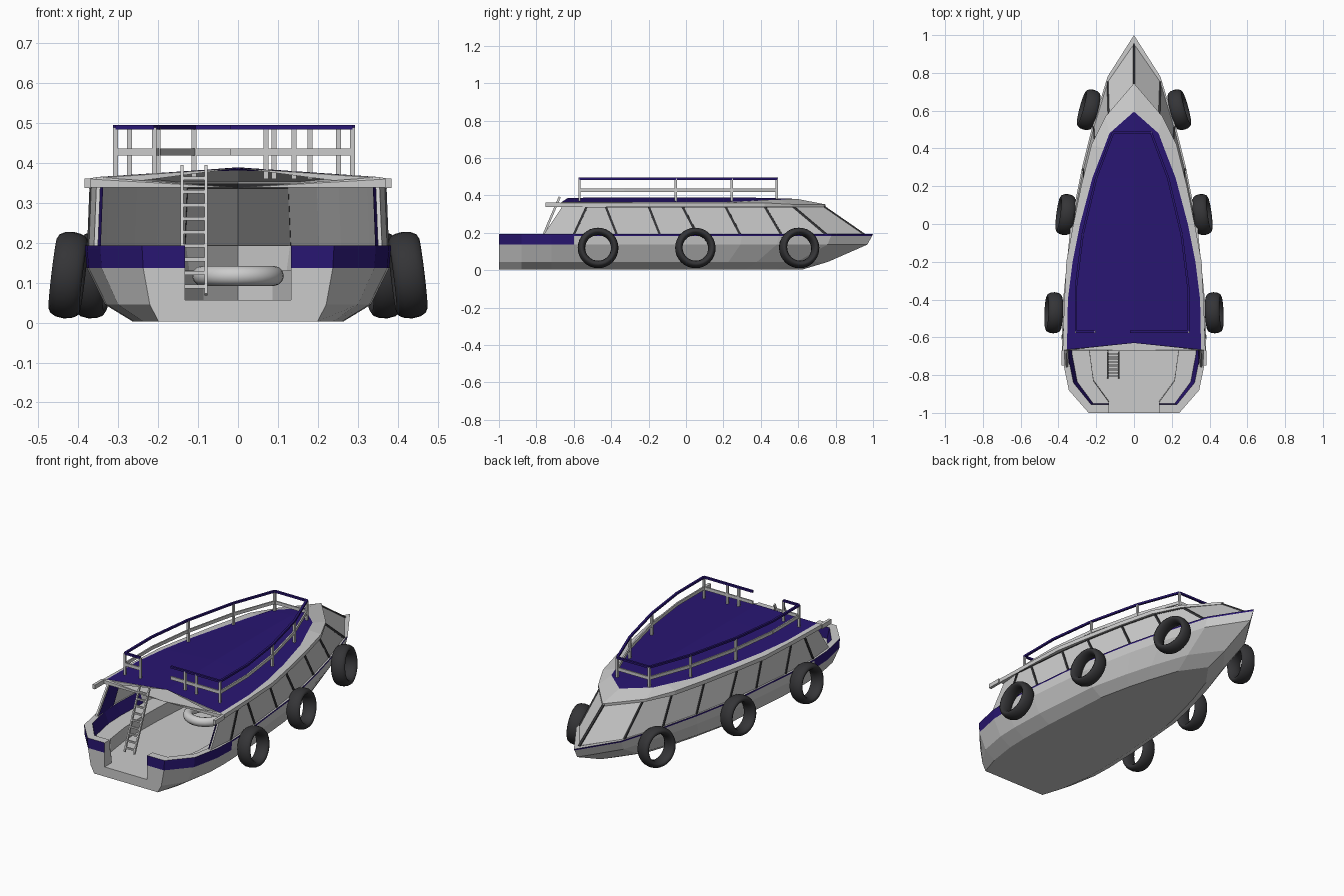
import bpy, bmesh
from mathutils import Vector

if "Cube" in bpy.data.objects:
    bpy.data.objects.remove(bpy.data.objects["Cube"])

def mat(name, col):
    m = bpy.data.materials.new(name)
    m.diffuse_color = (*col, 1)
    m.use_nodes = True
    m.node_tree.nodes["Principled BSDF"].inputs["Base Color"].default_value = m.diffuse_color
    return m

NAVY = mat("navy", (.022, .008, .17))
DARK = mat("rubber", (.035, .035, .038))
GREY = mat("grey", (.62, .62, .62))

# Half-width of the hull at gunwale height, stern to bow
STATIONS = [(-1, .24), (-.88, .345), (-.72, .378), (-.6, .383), (-.4, .375), (0, .335),
            (.3, .275), (.5, .225), (.78, .14), (1, 0)]

def interp(table, v):
    for (a, p), (b, q) in zip(table, table[1:]):
        if v <= b:
            return p + (q - p) * (v - a) / (b - a)
    return table[-1][1]

def width(y):
    return interp(STATIONS, y)

def loft(name, rows, closed=False, caps=False, color=None):
    """Skin rows of points; color(row, centre) picks the material index."""
    bm = bmesh.new()
    vs = [[bm.verts.new(p) for p in r] for r in rows]
    n = len(rows[0])
    for i in range(len(rows) - 1):
        for j in range(n if closed else n - 1):
            k = (j + 1) % n
            f = bm.faces.new((vs[i][j], vs[i][k], vs[i + 1][k], vs[i + 1][j]))
            if color:
                f.material_index = color(i, j, f.calc_center_median())
    if caps:
        bm.faces.new(vs[0][::-1])
        bm.faces.new(vs[-1])
    bmesh.ops.remove_doubles(bm, verts=bm.verts, dist=1e-5)
    bmesh.ops.recalc_face_normals(bm, faces=bm.faces)
    me = bpy.data.meshes.new(name)
    bm.to_mesh(me)
    bm.free()
    ob = bpy.data.objects.new(name, me)
    bpy.context.collection.objects.link(ob)
    for m in (GREY, NAVY):
        me.materials.append(m)
    return ob

def bars(name, segs, w, h, material=None):
    """Square bars along segments, joined into one object."""
    bm = bmesh.new()
    for a, b in segs:
        a, b = Vector(a), Vector(b)
        d = (b - a).normalized()
        up = Vector((0, 0, 1)) if abs(d.z) < .9 else Vector((0, 1, 0))
        s = d.cross(up).normalized()
        t = s.cross(d)
        c = [s * (w / 2 * i) + t * (h / 2 * j) for i, j in ((-1, -1), (1, -1), (1, 1), (-1, 1))]
        va, vb = [bm.verts.new(a + o) for o in c], [bm.verts.new(b + o) for o in c]
        for i in range(4):
            k = (i + 1) % 4
            bm.faces.new((va[i], va[k], vb[k], vb[i]))
        bm.faces.new(va[::-1])
        bm.faces.new(vb)
    bmesh.ops.recalc_face_normals(bm, faces=bm.faces)
    me = bpy.data.meshes.new(name)
    bm.to_mesh(me)
    bm.free()
    ob = bpy.data.objects.new(name, me)
    bpy.context.collection.objects.link(ob)
    if material:
        me.materials.append(material)
    return ob

def mirror_path(pts):
    return pts + [(-x, y, z) for x, y, z in reversed(pts) if x > 1e-6]

# Hull: rings from keel up the outside, over the gunwale, down past the bench to the floor
def ring(z, f, f_stern, tip, stern=1):
    pts = []
    for i, (y, w) in enumerate(STATIONS):
        pts.append((w * (f if i else f_stern), y * (tip if y > 0 else stern), z))
    return mirror_path(pts)

levels = [(.003, .69, .83, .62), (.045, .87, .92, .76), (.137, .99, .99, .97), (.184, 1, 1, .995),
          (.193, 1, 1, 1), (.193, .93, .95, .93, .955), (.13, .87, .9, .9, .95),
          (.13, .62, .55, .8, .945), (.055, .62, .55, .7, .94)]

def hull_color(i, j, c):
    return int((i == 2 and c.y < -.6) or i == 3 or (i == 5 and c.y < -.3))

hull = loft("hull", [ring(*l) for l in levels], True, True, hull_color)

# Stern gate cut out of the transom
bpy.ops.mesh.primitive_cube_add(size=1, location=(0, -1, .207))
cut = bpy.context.object
cut.name = "gate_cutter"
cut.scale = (.266, .3, .3)
cut.hide_render = True
cut.hide_set(True)
mod = hull.modifiers.new("gate", 'BOOLEAN')
mod.object = cut
mod.operation = 'DIFFERENCE'
mod.solver = 'EXACT'

# Slanted cabin sides: the window tops lean back, the rear edge leans forward
LEAN = [(-.76, -.66), (-.6, -.53), (-.37, -.43), (-.14, -.2), (.06, -.02), (.29, .21),
        (.51, .42), (.75, .57), (.95, .73)]

def wall_pt(y, top, out=0):
    w = max(width(y) - (.02 if top else .014), 0) + out
    if y > .94:
        w = 0
    return (w, interp(LEAN, y) if top else y, .342 if top else .19)

ys = [a for a, b in LEAN]
wall = loft("cabin_sides", [mirror_path([wall_pt(y, t) for y in ys]) for t in (0, 1)])
wall.modifiers.new("thick", 'SOLIDIFY').thickness = .01
wall.modifiers["thick"].offset = 0

# Navy inner lining at the rear of the cabin sides
for s, side in ((1, "right"), (-1, "left")):
    rows = [[(s * (p[0] - .012), p[1], p[2]) for p in (wall_pt(y, t) for y in ys[:2])] for t in (0, 1)]
    loft("lining_" + side, rows, color=lambda i, j, c: 1)

# Window mullions and the dark line under the eave
segs = []
for s in (1, -1):
    f = lambda p: (s * p[0], p[1], p[2])
    for y in ys[1:-1]:
        segs.append((f(wall_pt(y, 0, .003)), f(wall_pt(y, 1, .003))))
    for a, b in zip(ys[1:], ys[2:]):
        segs.append((f(wall_pt(a, 1, .004)), f(wall_pt(b, 1, .004))))
segs.append(((0, .953, .19), (0, .733, .342)))
bars("window_frames", segs, .012, .012, DARK)

# Roof: grey eave with a cambered navy top; (eave y, eave w, top y, top w, centre z)
roof_st = [(-.67, .378, -.665, .355, .387), (-.43, .37, -.4, .35, .388), (-.2, .358, -.2, .325, .389),
           (-.02, .325, 0, .285, .389), (.21, .278, .245, .22, .389), (.42, .225, .4, .16, .387),
           (.57, .15, .48, .13, .385), (.745, 0, .595, 0, .381)]
rows = []
for i, (ye, we, yp, wp, zc) in enumerate(roof_st):
    zt = .36 if i < 6 else .352
    zp = interp([(-1, .364), (.245, .366), (.48, .378), (.6, .381)], yp)
    right = [(0, ye, .338), (we, ye, .338), (we, ye, zt), (wp, yp, zp)]
    mid = (0, -.63 if i == 0 else yp, zc)
    rows.append(right + [mid] + [(-x, y, z) for x, y, z in right[:0:-1]])
loft("roof", rows, True, False, lambda i, j, c: int(j in (3, 4)))
# Rear face of the roof and small eave end stubs
first = rows[0]
loft("roof_back", [[first[0], first[0], first[0]], [first[1], first[2], first[3]],
                   [first[4]] * 3, [first[7], first[6], first[5]], [first[0]] * 3])
bars("eave_ends", [((s * .376, -.67, .349), (s * .376, -.75, .349)) for s in (1, -1)], .016, .024)

# Roof railing with a gap for the ladder
side = [(.297, -.57), (.297, -.33), (.262, -.055), (.19, .245), (.1, .485)]
path = [(-.02, -.57)] + [(x - .01, y) for x, y in side]
path += [(-x - .01, y) for x, y in reversed(side)] + [(-.21, -.57)]
pairs = list(zip(path, path[1:]))
bars("top_rail", [((*a, .489), (*b, .489)) for a, b in pairs], .012, .011, NAVY)
bars("middle_rail", [((*a, .427), (*b, .427)) for a, b in pairs], .008, .018)
posts = [p for p in path[1:-1] if abs(p[1] + .33) > .01] + [(.07, -.57), (.14, -.57), (-.21, -.57)]
bars("rail_posts", [((*p, .36), (*p, .489)) for p in posts], .012, .012)

# Boarding ladder leaning on the roof edge
lo, hi = Vector((0, -.812, .07)), Vector((0, -.675, .392))
rails = [(lo + Vector((x, 0, 0)), hi + Vector((x, 0, 0))) for x in (-.14, -.08)]
bars("ladder_rails", rails, .008, .012)
steps = [lo.lerp(hi, (i + .6) / 9.5) for i in range(9)]
bars("ladder_rungs", [(p + Vector((-.14, 0, 0)), p + Vector((-.08, 0, 0))) for p in steps], .009, .009)

# Tyre fenders
for name, x, y, yaw in (("rear", .425, -.47, .04), ("middle", .362, .05, .13), ("front", .24, .605, .27)):
    for s, sd in ((1, "right"), (-1, "left")):
        bpy.ops.mesh.primitive_torus_add(major_segments=32, minor_segments=12,
                                         major_radius=.089, minor_radius=.02)
        t = bpy.context.object
        t.name = f"tyre_{name}_{sd}"
        t.location = (s * x, y, .119)
        t.scale = (1, 1, 1.95)
        t.rotation_euler = Vector((s, yaw, .12)).to_track_quat('Z', 'Y').to_euler()
        t.data.materials.append(DARK)
        bpy.ops.object.shade_smooth()

# Round seat ring inside the cabin
bpy.ops.mesh.primitive_torus_add(major_segments=32, minor_segments=12, major_radius=.09,
                                 minor_radius=.025, location=(0, -.29, .117))
bpy.context.object.name = "seat_ring"
bpy.ops.object.shade_smooth()
